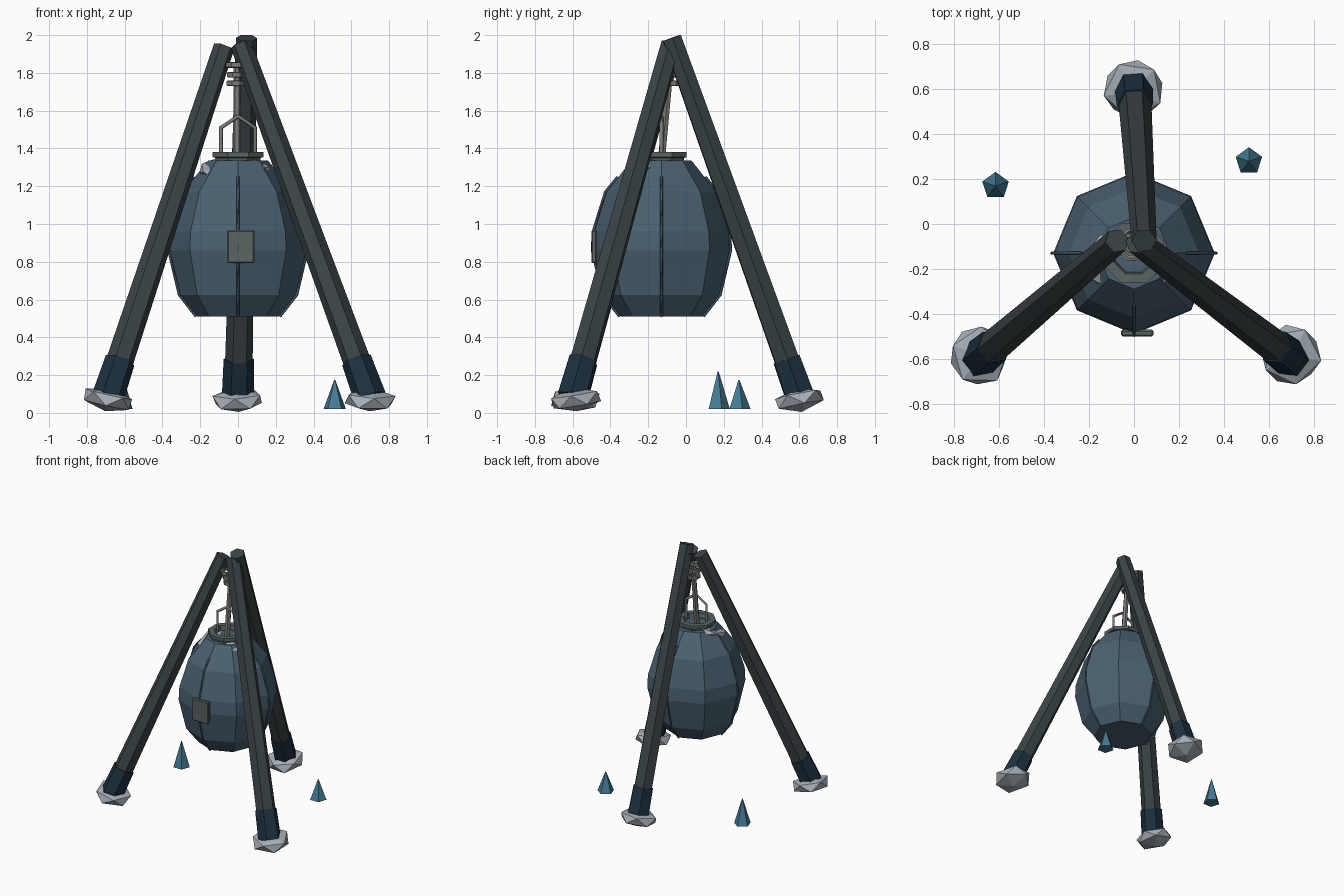
import bpy, bmesh, math, random
from mathutils import Vector, Euler

if "Cube" in bpy.data.objects:
    bpy.data.objects.remove(bpy.data.objects["Cube"])

random.seed(4)


def material(name, r, g, b):
    m = bpy.data.materials.new(name)
    m.diffuse_color = (r, g, b, 1)
    m.use_nodes = True
    m.node_tree.nodes["Principled BSDF"].inputs["Base Color"].default_value = m.diffuse_color
    return m


HULL = material("blue_steel", .07, .12, .165)
LEG = material("dark_wood", .042, .056, .061)
BOOT = material("navy_wrap", .012, .030, .050)
STONE = material("pale_stone", .38, .43, .47)
ROPE = material("rope_grey", .19, .20, .18)
TRIM = material("trim_grey", .10, .125, .125)
SEAM = material("seam_blue", .05, .09, .125)
CRYSTAL = material("crystal", .06, .20, .30)


def finish(name, bm, mat, loc=(0, 0, 0)):
    bmesh.ops.recalc_face_normals(bm, faces=bm.faces)
    me = bpy.data.meshes.new(name)
    bm.to_mesh(me)
    bm.free()
    ob = bpy.data.objects.new(name, me)
    ob.location = loc
    me.materials.append(mat)
    bpy.context.collection.objects.link(ob)
    return ob


def lathe(name, profile, sides, mat, loc=(0, 0, 0), closed=False, turn=0.0):
    """Spin (radius, height) points round z; cap the ends or close the loop."""
    bm = bmesh.new()
    rings = [[bm.verts.new((r * math.cos(turn + math.tau * k / sides),
                            r * math.sin(turn + math.tau * k / sides), z))
              for k in range(sides)] for r, z in profile]
    pairs = list(zip(rings, rings[1:]))
    if closed:
        pairs.append((rings[-1], rings[0]))
    else:
        bm.faces.new(rings[0])
        bm.faces.new(rings[-1])
    for a, b in pairs:
        for k in range(sides):
            j = (k + 1) % sides
            bm.faces.new((a[k], a[j], b[j], b[k]))
    return finish(name, bm, mat, loc)


def rod(name, start, end, r0, r1, sides, mat):
    start, end = Vector(start), Vector(end)
    ob = lathe(name, [(r0, 0), (r1, (end - start).length)], sides, mat, start)
    ob.rotation_euler = (end - start).to_track_quat('Z', 'Y').to_euler()
    return ob


def rock(name, loc, size, rot, jitter):
    bm = bmesh.new()
    bmesh.ops.create_icosphere(bm, subdivisions=1, radius=1)
    turn = Euler(rot).to_matrix()
    for v in bm.verts:
        v.co *= 1 + random.uniform(-jitter, jitter)
        v.co = turn @ Vector(a * b for a, b in zip(v.co, size))
    return finish(name, bm, STONE, loc)


def wire(name, points, radius, mat, res=0):
    cu = bpy.data.curves.new(name, 'CURVE')
    cu.dimensions = '3D'
    cu.bevel_depth = radius
    cu.bevel_resolution = res
    cu.use_fill_caps = True
    sp = cu.splines.new('POLY')
    sp.points.add(len(points) - 1)
    for p, co in zip(sp.points, points):
        p.co = (*co, 1)
    ob = bpy.data.objects.new(name, cu)
    cu.materials.append(mat)
    bpy.context.collection.objects.link(ob)
    return ob


CY = -.13  # hanging pod's centre in y

# Pod body
profile = [(.215, .51), (.305, .625), (.36, .86), (.355, .96), (.29, 1.17), (.16, 1.335)]
lathe("pod_body", profile, 8, HULL, (0, CY, 0))

# Raised seams down the four main edges
for k, side in enumerate(("right", "back", "left", "front")):
    a = k * math.pi / 2
    pts = [((r + .007) * math.cos(a), CY + (r + .007) * math.sin(a), z)
           for r, z in profile[:5] + [(.225, 1.25)]]
    wire("seam_" + side, pts, .007, SEAM)

# Neck ring
lathe("neck_ring", [(.09, 1.345), (.125, 1.325), (.13, 1.35), (.145, 1.355),
                    (.145, 1.38), (.10, 1.38)], 8, TRIM, (0, CY, 0), True, math.pi / 8)

# Front hatch plate
bm = bmesh.new()
bmesh.ops.create_cube(bm, size=1)
for v in bm.verts:
    v.co = (v.co.x * .145, v.co.y * .03, v.co.z * .175)
bmesh.ops.bevel(bm, geom=bm.edges[:], offset=.007, segments=1, affect='EDGES')
finish("hatch_plate", bm, TRIM, (.015, -.486, .88))

# Carry handle
wire("handle", [(-.09, CY, 1.36), (-.09, CY, 1.51), (0, CY, 1.57),
                (.09, CY, 1.51), (.09, CY, 1.36)], .011, ROPE)

# Rope and lashing coils
rod("rope", (-.005, CY, 1.34), (-.005, -.08, 1.85), .022, .018, 6, ROPE)
for i, (y, z, r) in enumerate(((-.105, 1.842, .062), (-.09, 1.79, .052), (-.075, 1.745, .056))):
    lathe(f"lashing_{i}", [(r - .025, z), (r - .012, z - .015), (r, z - .012),
                           (r, z + .012), (r - .012, z + .015)],
          8, ROPE, (-.01, y, 0), True, math.pi / 8)

# Tripod legs with wrapped boots and stone feet
legs = {
    "front_left": ((-.69, -.60, .08), (-.075, -.075, 1.935)),
    "front_right": ((.70, -.60, .08), (.015, -.08, 1.95)),
    "back": ((0, .605, .08), (.045, -.075, 1.985)),
}
tilts = {"front_left": (.1, .2, .3), "front_right": (.12, -.12, 1.1), "back": (.1, -.17, .8)}
for name, (foot, top) in legs.items():
    f, t = Vector(foot), Vector(top)
    rod(name + "_leg", f, t, .075, .056, 6, LEG)
    rod(name + "_boot", f, f + (t - f) * .107, .086, .081, 6, BOOT)
    rock(name + "_foot", (f.x, f.y + (.015 if f.y < 0 else -.005), .07),
         (.147, .147, .064), tilts[name], .04)

# Pale flakes lying on the pod's shoulder
rock("shoulder_flake_left", (-.12, -.17, 1.30), (.095, .145, .028), (.3, -.2, 0), .05)
rock("shoulder_flake_right", (.11, -.21, 1.315), (.075, .06, .02), (.3, .4, .2), .05)

# Ground crystals
for name, x, y, h in (("left", -.617, .17, .20), ("right", .512, .28, .155)):
    lathe("crystal_" + name, [(.062, 0), (.003, h)], 5, CRYSTAL, (x, y, .02), False, math.pi / 2)
